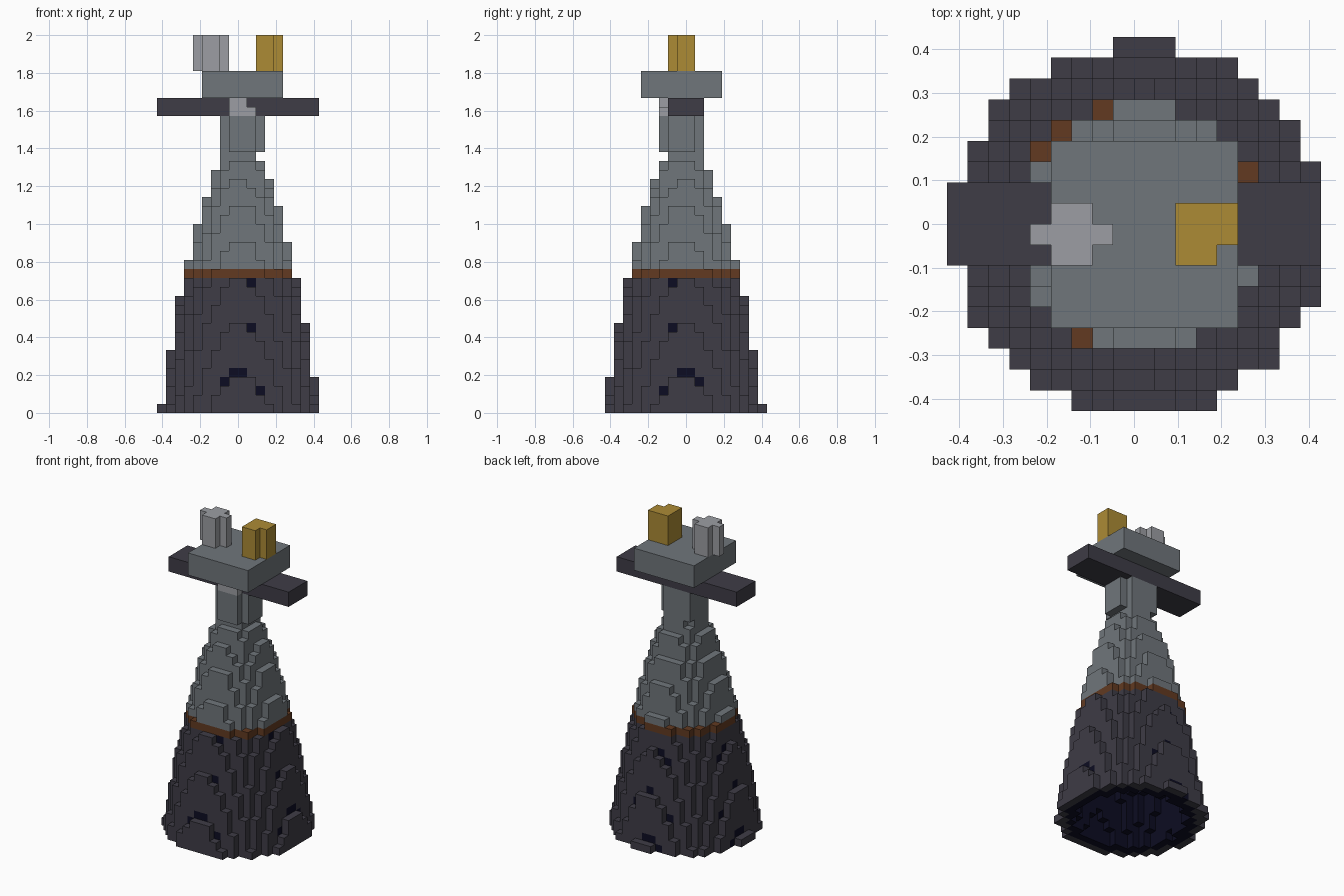
import bpy, bmesh, math
from mathutils import Vector

if "Cube" in bpy.data.objects:
    bpy.data.objects.remove(bpy.data.objects["Cube"])

V = 2 / 42                 # block edge length
CX, CY = 0.25, -0.25       # axis of the body, in blocks


def material(name, *rgb):
    col = [((c / 255 + 0.055) / 1.055) ** 2.4 if c > 10 else c / 255 / 12.92 for c in rgb] + [1]
    m = bpy.data.materials.new(name)
    m.use_nodes = True
    m.diffuse_color = col
    m.node_tree.nodes["Principled BSDF"].inputs["Base Color"].default_value = col
    return m


STONE = material("grey cloth", 112, 118, 123)
CHARCOAL = material("charcoal cloth", 62, 60, 70)
BROWN = material("brown leather", 98, 58, 33)
NAVY = material("navy lining", 12, 12, 34)
PALE = material("pale grey", 156, 158, 163)
GOLD = material("gold", 172, 139, 53)


def build(name, cells, mat):
    """Turn a set of blocks into a mesh made of its exposed faces only."""
    cells = set(cells)
    bm = bmesh.new()
    verts = {}

    def vert(p):
        key = tuple(round(c * 2) for c in p)
        if key not in verts:
            verts[key] = bm.verts.new(Vector(p) * V)
        return verts[key]

    for cell in cells:
        mid = Vector(cell) + Vector((0.5, 0.5, 0.5))
        for axis in range(3):
            for sign in (-1, 1):
                n = [0, 0, 0]
                n[axis] = sign
                if tuple(a + b for a, b in zip(cell, n)) in cells:
                    continue
                n = Vector(n)
                u = Vector([float(i == (axis + 1) % 3) for i in range(3)])
                w = n.cross(u)
                corners = [mid + (n + u * a + w * b) / 2
                           for a, b in ((-1, -1), (1, -1), (1, 1), (-1, 1))]
                bm.faces.new([vert(c) for c in corners])
    me = bpy.data.meshes.new(name)
    bm.to_mesh(me)
    bm.free()
    me.materials.append(mat)
    ob = bpy.data.objects.new(name, me)
    bpy.context.collection.objects.link(ob)
    return ob


def box(x0, x1, y0, y1, z0, z1):
    return {(x, y, z) for x in range(x0, x1) for y in range(y0, y1) for z in range(z0, z1)}


def axis_distance(x, y):
    return math.hypot(x + 0.5 - CX, y + 0.5 - CY)


# Radius of the robe by height
PROFILE = [(0, 8.88), (4, 8.215), (9, 7.35), (14, 6.37), (23, 4.2), (24, 3.7), (26, 3.2), (28, 2.2)]


def radius(z):
    for (z0, r0), (z1, r1) in zip(PROFILE, PROFILE[1:]):
        if z <= z1:
            return r0 + (r1 - r0) * (z - z0) / (z1 - z0)


# Hollow robe: outer cloth, belt and dark lining
skirt, belt, torso, lining = set(), set(), set(), set()
for x, y, z in box(-10, 10, -10, 10, 0, 29):
    d, r = axis_distance(x, y), radius(z)
    wall = 0.915 if z < 17 else 1.3
    if d > r or (d < r - 2.1 and z < 25):
        continue
    if d <= r - wall:
        lining.add((x, y, z))
    elif z < 15:
        skirt.add((x, y, z))
    elif z == 15:
        belt.add((x, y, z))
    else:
        torso.add((x, y, z))
build("skirt", skirt, CHARCOAL)
build("belt", belt, BROWN)
build("torso", torso, STONE)
build("lining", lining, NAVY)

# Neck with a pale face patch in front
build("neck", {c for c in box(-3, 4, -4, 3, 29, 33) if axis_distance(c[0], c[1]) < 2.7}, STONE)
build("face_patch", box(-1, 2, -3, -2, 33, 34) | box(-1, 1, -3, -2, 34, 35), PALE)

# Shoulder bar and head slab
build("cross_bar", box(-9, 9, -2, 2, 33, 35), CHARCOAL)
build("head_slab", box(-4, 5, -5, 4, 35, 38), STONE)

# Two posts on top
build("right_post", box(-4, -2, -2, 1, 38, 42) | box(-5, -1, -1, 0, 38, 42), PALE)
build("left_post", box(2, 5, -2, 1, 38, 42) - box(4, 5, -2, -1, 38, 42), GOLD)
